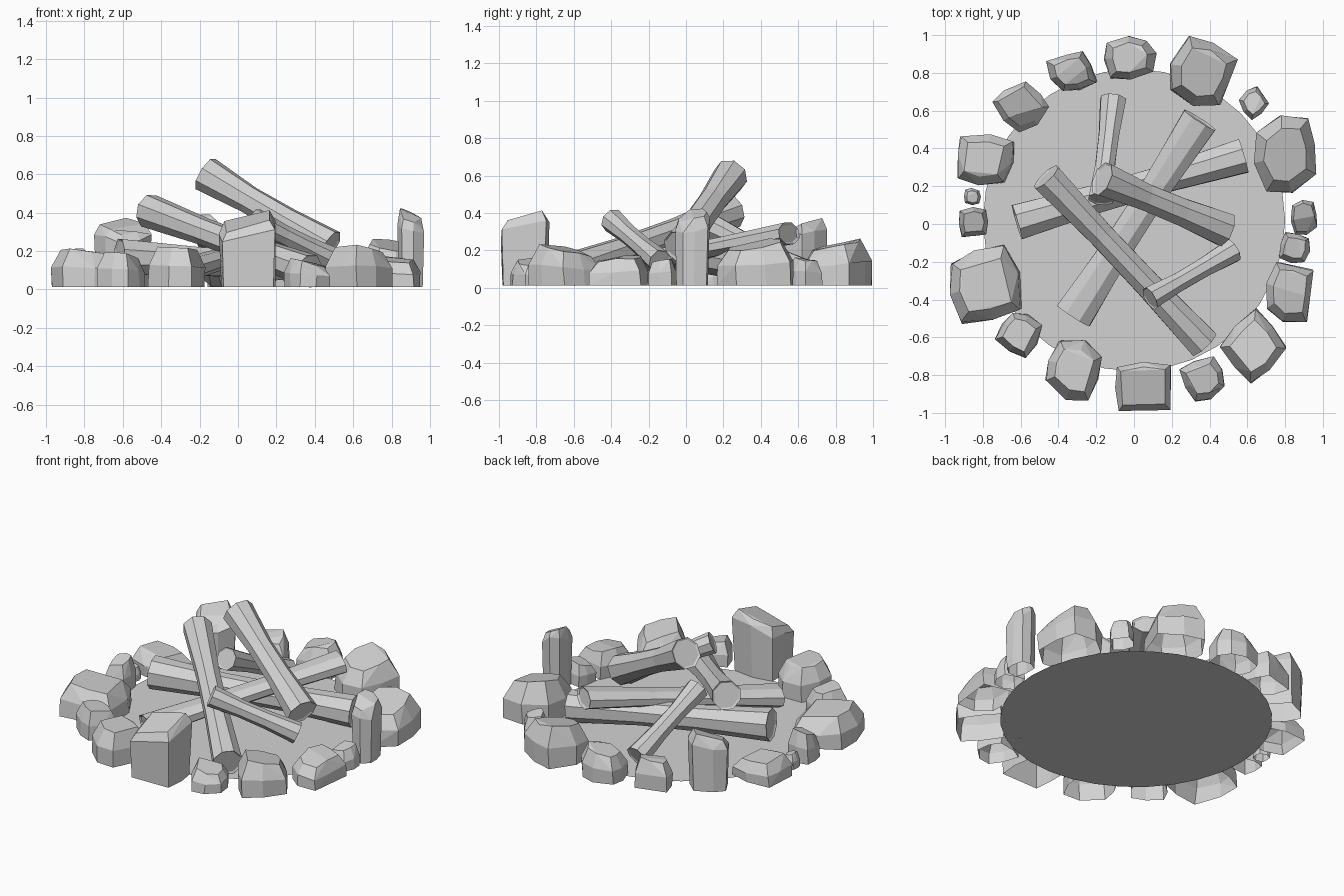
import bpy, bmesh, math, random
from mathutils import Vector, Matrix

cube = bpy.data.objects.get("Cube")
if cube:
    bpy.data.objects.remove(cube)

GREY = (0.65, 0.65, 0.65, 1)
grey = bpy.data.materials.new("plain_grey")
grey.use_nodes = True
grey.diffuse_color = GREY
bsdf = grey.node_tree.nodes["Principled BSDF"]
bsdf.inputs["Base Color"].default_value = GREY
bsdf.inputs["Roughness"].default_value = 0.9

GROUND = 0.013


def finish(name, bm):
    mesh = bpy.data.meshes.new(name)
    bm.to_mesh(mesh)
    bm.free()
    mesh.materials.append(grey)
    obj = bpy.data.objects.new(name, mesh)
    bpy.context.collection.objects.link(obj)


# Stone outlines as (level, size): low rocks taper, tall ones stay blocky
LOW = ((0, .97), (.5, .97), (.95, .68))
TALL = ((0, .93), (.85, 1), (1, .8))


def stone(name, x, y, w, d, h, turn, seed):
    """Chipped convex rock, open underneath, fitted to its footprint."""
    rng = random.Random(seed)
    jit = lambda s: rng.uniform(-s, s)
    corner = [(1, 0), (.85, .82), (0, 1), (-.85, .82),
              (-1, 0), (-.85, -.82), (0, -1), (.85, -.82)]
    corner = [(a + jit(.1), b + jit(.1)) for a, b in corner]
    tilt_x, tilt_y = jit(.12), jit(.12)
    bm = bmesh.new()
    for level, size in TALL if h > .3 else LOW:
        for a, b in corner:
            up = level * (1 + tilt_x * a + tilt_y * b + jit(.05))
            bm.verts.new((a * size + jit(.04), b * size + jit(.04), up))
    hull = bmesh.ops.convex_hull(bm, input=bm.verts)
    loose = set(hull["geom_interior"]) | set(hull["geom_unused"])
    bmesh.ops.delete(bm, geom=[g for g in loose if isinstance(g, bmesh.types.BMVert)],
                     context="VERTS")
    bm.transform(Matrix.Rotation(math.radians(turn), 4, "Z"))
    lo = [min(v.co[k] for v in bm.verts) for k in range(3)]
    hi = [max(v.co[k] for v in bm.verts) for k in range(3)]
    centre, size = (x, y, GROUND + h / 2), (w, d, h)
    for v in bm.verts:
        for k in range(3):
            t = (v.co[k] - lo[k]) / (hi[k] - lo[k]) - .5
            v.co[k] = centre[k] + t * size[k]
    # merge nearly flat facets, then open the underside
    bmesh.ops.dissolve_limit(bm, angle_limit=math.radians(9),
                             verts=bm.verts, edges=bm.edges)
    bmesh.ops.recalc_face_normals(bm, faces=bm.faces)
    under = [f for f in bm.faces
             if max(v.co.z for v in f.verts) < GROUND + .001]
    bmesh.ops.delete(bm, geom=under, context="FACES")
    finish(name, bm)


def log(name, start, end, r, flat, seed):
    """Eight-sided log, thinner in the middle, with a rim at each end."""
    rng = random.Random(seed)
    start, end = Vector(start), Vector(end)
    axis = end - start
    rot = axis.to_track_quat("Z", "Y")
    bm = bmesh.new()
    rings = []
    for t, s in ((0, 1), (.35, .8), (.65, .78), (1, .98)):
        ring = []
        for i in range(8):
            a = math.tau * (i + .5) / 8
            q = r * s * rng.uniform(.97, 1.03)
            p = Vector((q * math.cos(a), q * flat * math.sin(a), 0))
            ring.append(bm.verts.new(start + axis * t + rot @ p))
        rings.append(ring)
    for low, high in zip(rings, rings[1:]):
        for i in range(8):
            j = (i + 1) % 8
            bm.faces.new((low[i], low[j], high[j], high[i]))
    caps = [bm.faces.new(rings[0][::-1]), bm.faces.new(rings[-1])]
    bmesh.ops.recalc_face_normals(bm, faces=bm.faces)
    bmesh.ops.inset_individual(bm, faces=caps, thickness=r * .13, depth=-r * .08)
    finish(name, bm)


# Ground disc
bm = bmesh.new()
bmesh.ops.create_circle(bm, cap_ends=True, segments=32, radius=.8,
                        matrix=Matrix.Translation((0, .02, GROUND)))
finish("ground_disc", bm)

# Ring of stones: x, y, width, depth, height, turn in degrees
STONES = [
    (.37, .81, .36, .37, .25, -20), (-.02, .88, .28, .23, .2, 5),
    (-.33, .81, .27, .21, .19, 20), (-.6, .62, .30, .27, .36, 40),
    (-.785, .34, .30, .27, .15, -10), (-.855, .145, .09, .09, .1, 0),
    (-.85, .01, .155, .16, .2, 5), (-.785, -.32, .38, .42, .2, 15),
    (-.61, -.59, .25, .24, .18, -30), (-.32, -.775, .30, .32, .21, -20),
    (.05, -.86, .30, .26, .4, 3), (.36, -.82, .24, .24, .15, 25),
    (.63, -.645, .35, .40, .22, 40), (.825, -.36, .25, .32, .16, -12),
    (.85, -.125, .165, .165, .14, -10), (.9, .035, .14, .185, .41, 8),
    (.80, .37, .33, .41, .25, 12), (.635, .64, .16, .18, .15, 35),
]
for n, row in enumerate(STONES, 1):
    stone(f"ring_stone_{n}", *row, seed=n)

# Stacked logs: one end, other end, radius, flattening
LOGS = {
    "long_leaning_log": ((.37, -.635, .095), (-.465, .25, .41), .092, 1),
    "high_leaning_log": ((.48, -.03, .22), (-.17, .24, .6), .097, 1),
    "short_back_log": ((-.11, .66, .075), (-.175, .13, .33), .072, 1),
    "cross_log": ((-.62, .01, .17), (.58, .36, .105), .1, 1),
    "bottom_log": ((-.32, -.485, .09), (.35, .55, .29), .108, .6),
    "short_front_log": ((.525, -.14, .14), (.085, -.395, .36), .068, 1),
}
for n, (name, row) in enumerate(LOGS.items()):
    log(name, *row, seed=n + 50)
